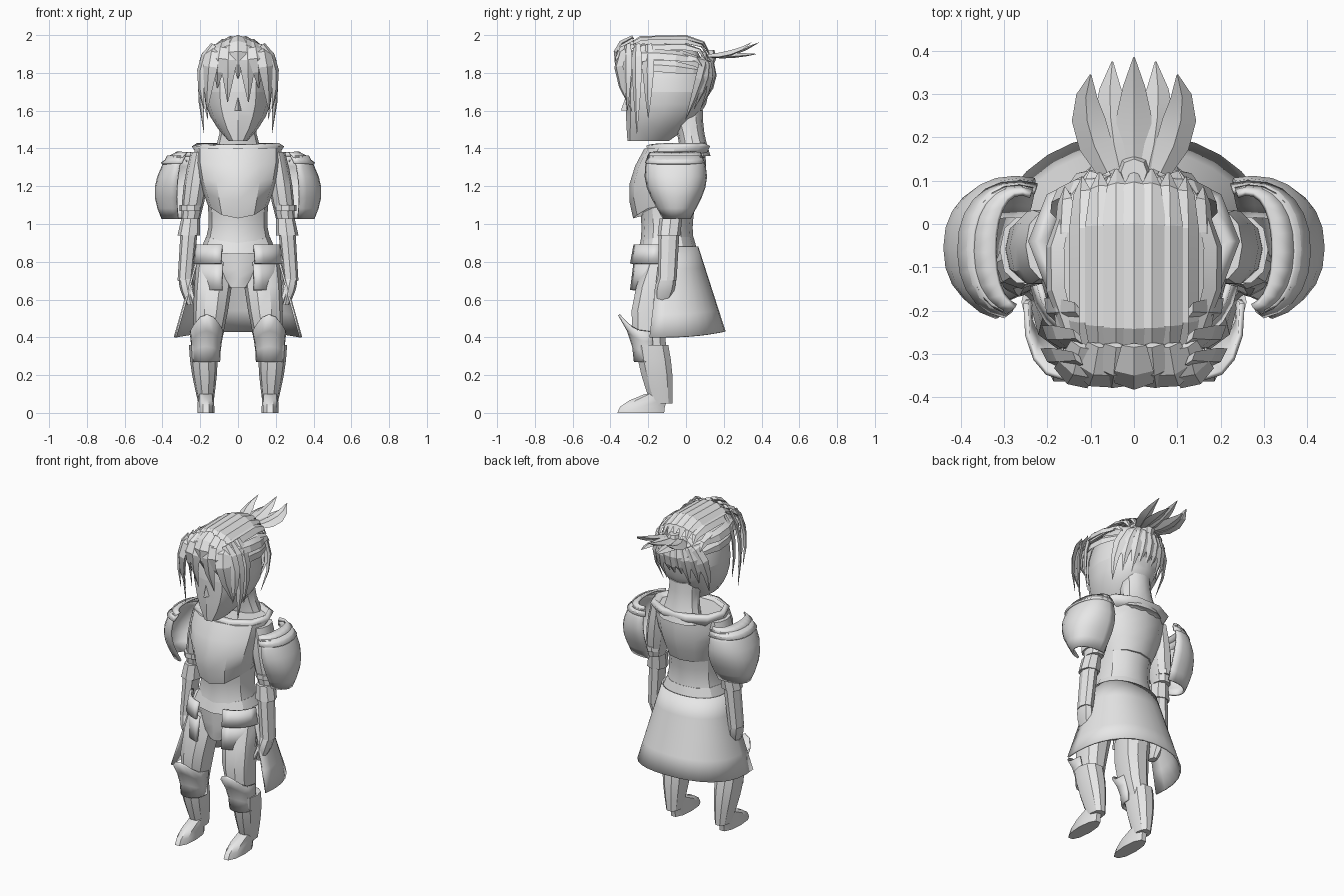
import bpy, bmesh, math
from mathutils import Vector

if "Cube" in bpy.data.objects:
    bpy.data.objects.remove(bpy.data.objects["Cube"])

GREY = (0.8, 0.8, 0.8, 1)
grey = bpy.data.materials.new("light_grey")
grey.use_nodes = True
grey.diffuse_color = GREY
grey.node_tree.nodes["Principled BSDF"].inputs["Base Color"].default_value = GREY


def build(name, verts, faces, mirror, shell, angle):
    mesh = bpy.data.meshes.new(name)
    mesh.from_pydata(verts, [], faces)
    bm = bmesh.new()
    bm.from_mesh(mesh)
    bmesh.ops.recalc_face_normals(bm, faces=bm.faces)
    bm.to_mesh(mesh)
    bm.free()
    mesh.materials.append(grey)
    part = bpy.data.objects.new(name, mesh)
    bpy.context.collection.objects.link(part)
    bpy.ops.object.select_all(action='DESELECT')
    part.select_set(True)
    bpy.context.view_layer.objects.active = part
    bpy.ops.object.shade_smooth_by_angle(angle=math.radians(angle))
    if shell:
        solidify = part.modifiers.new("thickness", 'SOLIDIFY')
        solidify.thickness = shell
        solidify.offset = 0
    if mirror:
        part.modifiers.new("mirror", 'MIRROR')


def mix(pair, t):
    return pair[0] + (pair[1] - pair[0]) * t


def boxy(value, power):
    return math.copysign(abs(value) ** power, value)


# Ways for a part to change from its start section to its end section
def straight(t):
    return t


def late(t):
    return t * t


def early(t):
    return math.sqrt(t)


def dome(t):
    return 1 - math.sqrt(1 - t * t)


def tube(name, start, end, wide, deep, ease=straight, bulge=0, bow=0, front=(0, 0), back=(0, 0),
         arc=(0, 360), shell=0, sides=12, steps=4, mirror=False):
    """Boxy oval sections from start to end; a shell is left open, anything else is capped."""
    closed = arc == (0, 360)
    columns = sides if closed else sides + 1
    verts, faces = [], []
    for i in range(steps + 1):
        t = i / steps
        e, swell = ease(t), math.sin(math.pi * t)
        x, y, z = mix((start[0], end[0]), e), mix((start[1], end[1]), e), mix((start[2], end[2]), t)
        for j in range(columns):
            a = math.radians(mix(arc, j / sides))
            s = math.sin(a)
            lift = (mix(front, t) if s < 0 else mix(back, t)) * s * s
            verts.append((x + mix(wide, e) * (1 + bulge * swell) * boxy(math.cos(a), .9),
                          y + bow * swell + mix(deep, e) * (1 + bulge * swell) * boxy(s, .9),
                          z + lift))
    for i in range(steps):
        for j in range(sides):
            a, b = i * columns + j, i * columns + (j + 1) % columns
            faces.append((a, b, b + columns, a + columns))
    if not shell:
        faces += [tuple(range(columns)), tuple(range(steps * columns, len(verts)))]
    build(name, verts, faces, mirror, shell, angle=32)


def curve(start, pull, end):
    """Points along a bent line drawn towards the pull point."""
    start, pull, end = Vector(start), Vector(pull), Vector(end)
    return [start.lerp(pull, t / 4).lerp(pull.lerp(end, t / 4), t / 4) for t in range(5)]


def strands(name, paths, width, hub=Vector((0, -.1, 1.75)), mirror=False):
    """Pointed locks with a diamond section, lying flat around the hub."""
    verts, faces = [], []
    for path in paths:
        last = len(path) - 1
        for i, point in enumerate(path):
            along = path[min(i + 1, last)] - path[max(i - 1, 0)]
            side = along.cross(point - hub).normalized()
            out = side.cross(along).normalized()
            taper = width * (math.sin(math.pi * mix((.2, 1), i / last)) + .05)
            if i:
                for j in range(4):
                    a, b = len(verts) - 4 + j, len(verts) - 4 + (j + 1) % 4
                    faces.append((a, b, b + 4, a + 4))
            else:
                faces.append(tuple(range(len(verts), len(verts) + 4)))
            verts += [point + side * taper, point + out * taper * .35,
                      point - side * taper, point - out * taper * .35]
        faces.append(tuple(range(len(verts) - 4, len(verts))))
    build(name, verts, faces, mirror, shell=0, angle=15)


# Head and neck
tube("cranium", start=(0, -.1, 1.7), end=(0, -.1, 1.98), wide=(.18, .02), deep=(.22, .05), ease=dome)
tube("jaw", start=(0, -.1, 1.7), end=(0, -.2, 1.44), wide=(.18, .05), deep=(.22, .11), ease=late)
tube("neck", start=(0, .05, 1.36), end=(0, 0, 1.6), wide=(.14, .09), deep=(.08, .09), bulge=-.15)
tube("nose", start=(0, -.31, 1.6), end=(0, -.31, 1.7), wide=(.02, 0), deep=(.035, 0), sides=4, steps=1)

# Hair over the crown and down the nape, one lock per column
crown, nape = [], []
for i in range(-4, 5):
    x = i * .04
    out = abs(x)
    height = math.sqrt(1 - (x * 5) ** 2)
    reach = .12 * (1 + height)
    crown.append([Vector((x, -.1 - reach * boxy(math.cos(a), .5), 1.75 + .24 * height * boxy(math.sin(a), .5)))
                  for a in map(math.radians, range(40, 161, 30))])
    bulge = .2 - 4 * x * x
    tip = 1.65 - out * .6 + .03 * (i % 2)
    nape.append(curve((x * .4, .1, 1.9), (x * 1.4, bulge, 1.8), (x, bulge - .1, tip)))
strands("crown_hair", crown, width=.035)
strands("nape_locks", nape, width=.035)

# Broad uneven fringe
fringe = []
for i in range(-3, 4):
    x = i * .05
    out = abs(x)
    top = 1.99 - out * .3
    tip = 1.77 - .1 * (i % 2) - out * .5
    fringe.append(curve((x * .8, -.28, top), (x, -.43, top - .05), (x * 1.1, -.33 + out * .3, tip)))
strands("fringe", fringe, width=.045)

# Locks beside the face, bands over the temples
strands("side_locks", [curve((.13, y, 1.95), (.23, y, 1.85), (.18, y, tip))
                       for y, tip in ((-.31, 1.6), (-.26, 1.48), (-.2, 1.56))], width=.033, mirror=True)
strands("temple_bands", [curve((.15, -.25, z), (.24, -.05, z), (.1, .13, z - .04))
                         for z in (1.84, 1.9)], width=.035, mirror=True)

# Ponytail fan of flat feathers and its tie
tail = []
for i in range(-2, 3):
    x = i * .05
    tail.append(curve((x * .6, .12, 1.89), (x * 1.3, .25, 1.89), (x, .385 - x * x * 4, 1.96 - .06 * (i % 2))))
strands("ponytail", tail, width=.04, hub=Vector((0, .25, 1.5)))
tube("hair_tie", start=(0, .12, 1.85), end=(0, .12, 1.92), wide=(.03, .03), deep=(.03, .03),
     bulge=.4, sides=8, steps=2)

# Trunk, chest plate and collar
tube("pelvis", start=(0, -.15, .66), end=(0, -.1, .86), wide=(.06, .19), deep=(.09, .15), ease=early)
tube("abdomen", start=(0, -.1, .86), end=(0, -.1, 1.1), wide=(.19, .16), deep=(.15, .15), bulge=-.1)
tube("chest_plate", start=(0, -.11, 1.1), end=(0, -.06, 1.4), wide=(.16, .23), deep=(.17, .16),
     ease=late, bulge=.2, front=(-.07, 0))
tube("collar", start=(0, -.05, 1.36), end=(0, -.04, 1.42), wide=(.19, .23), deep=(.14, .16),
     shell=.035, sides=10, steps=1)
tube("belt", start=(0, -.1, .86), end=(0, -.1, .93), wide=(.2, .17), deep=(.16, .14),
     front=(-.02, -.02), steps=1)

# Hip plates and open-fronted skirt
for name, low, high, width in (("hip_plate", .79, .89, .22), ("lower_hip_plate", .65, .8, .21)):
    tube(name, start=(0, -.11, low), end=(0, -.11, high), wide=(width + .015, width), deep=(.19, .17),
         arc=(290, 352), shell=.015, sides=5, steps=1, mirror=True)
tube("skirt", start=(0, -.12, .4), end=(0, -.1, .88), wide=(.335, .2), deep=(.325, .16),
     back=(.03, 0), arc=(-11, 191), shell=.01, sides=18)

# Arms and hands
tube("upper_arm", start=(.25, -.06, 1.03), end=(.2, -.05, 1.38), wide=(.05, .05), deep=(.06, .08),
     bulge=.25, sides=10, mirror=True)
tube("sleeve_hem", start=(.25, -.06, 1.07), end=(.25, -.06, 1.1), wide=(.06, .06), deep=(.08, .08),
     sides=10, steps=1, mirror=True)
tube("glove_cuff", start=(.26, -.09, .94), end=(.25, -.08, 1.03), wide=(.06, .05), deep=(.06, .06),
     sides=8, steps=1, mirror=True)
tube("forearm", start=(.28, -.1, .7), end=(.26, -.09, .95), wide=(.04, .045), deep=(.05, .055),
     sides=8, mirror=True)
tube("hand", start=(.25, -.13, .57), end=(.28, -.1, .72), wide=(.02, .035), deep=(.03, .045),
     bulge=.4, sides=8, mirror=True)
tube("thumb", start=(.23, -.17, .58), end=(.26, -.13, .68), wide=(.01, .02), deep=(.01, .02),
     sides=6, steps=2, mirror=True)

# Shoulder guards, rounded shields with layered bands closing over the arm
tube("shoulder_guard", start=(.28, -.05, 1.03), end=(.27, -.06, 1.36), wide=(.12, .1), deep=(.07, .14),
     bulge=.45, arc=(-75, 105), shell=.012, steps=6, mirror=True)
for name, inset in (("shoulder_rim", 0), ("shoulder_inner_rim", .03)):
    tube(name, start=(.27, -.06, 1.32 + inset), end=(.26, -.06, 1.36 + inset * .6),
         wide=(.135 - inset, .09 - inset), deep=(.155 - inset * .3, .14 - inset * .3), arc=(-80, 108),
         shell=.012, steps=1, mirror=True)

# Legs, knee guards, boots and feet
tube("thigh", start=(.17, -.18, .28), end=(.12, -.13, .8), wide=(.06, .1), deep=(.08, .09),
     bulge=.15, bow=-.04, sides=10, mirror=True)
tube("knee_guard", start=(.17, -.18, .27), end=(.165, -.2, .43), wide=(.07, .085), deep=(.09, .155),
     ease=late, front=(0, .09), arc=(175, 365), shell=.012, sides=8, steps=3, mirror=True)
tube("boot", start=(.17, -.13, .05), end=(.185, -.18, .36), wide=(.04, .075), deep=(.06, .09),
     bulge=.15, sides=10, mirror=True)
tube("foot", start=(.17, -.24, 0), end=(.17, -.15, .1), wide=(.045, .04), deep=(.13, .07),
     ease=late, sides=10, steps=3, mirror=True)
